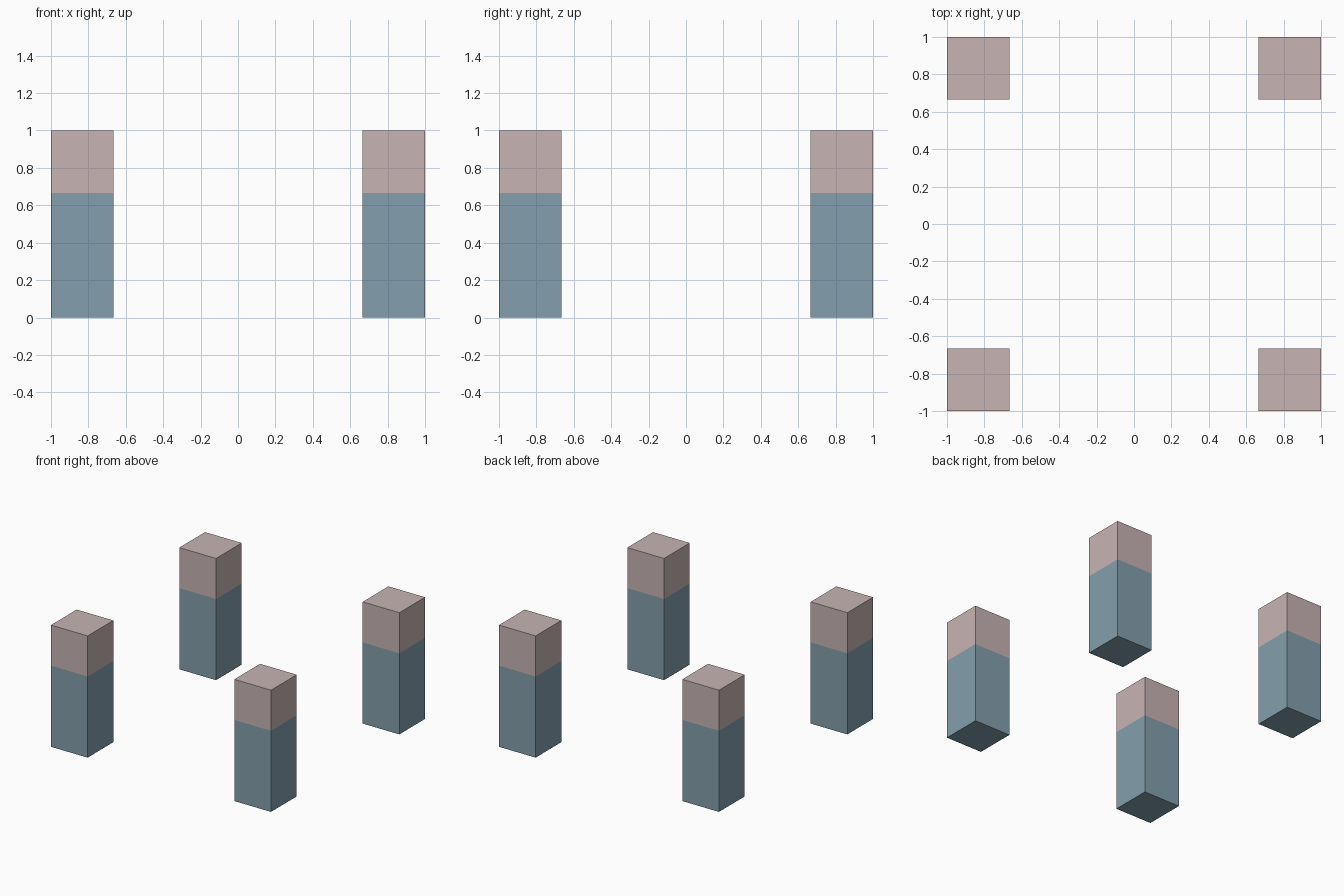
import bpy, bmesh
from mathutils import Matrix, Vector

if "Cube" in bpy.data.objects:
    bpy.data.objects.remove(bpy.data.objects["Cube"])

W = 1 / 3        # post width
H = 1.0          # post height
SPLIT = 2 / 3    # height where the colour changes


def srgb(r, g, b):
    lin = [((c / 255 + 0.055) / 1.055) ** 2.4 for c in (r, g, b)]
    return (*lin, 1.0)


def material(name, colour):
    m = bpy.data.materials.new(name)
    m.diffuse_color = colour
    m.use_nodes = True
    m.node_tree.nodes["Principled BSDF"].inputs["Base Color"].default_value = m.diffuse_color
    return m


blue = material("slate_blue", srgb(132, 159, 173))
pink = material("dusty_pink", srgb(200, 180, 180))


def post(name, x, y):
    # square post, cut once across at the colour change
    bm = bmesh.new()
    bmesh.ops.create_cube(bm, size=1, matrix=Matrix.Translation((0, 0, H / 2)) @ Matrix.Diagonal((W, W, H, 1)))
    bmesh.ops.bisect_plane(bm, geom=bm.verts[:] + bm.edges[:] + bm.faces[:],
                           plane_co=Vector((0, 0, SPLIT)), plane_no=Vector((0, 0, 1)))
    # pink cap above the cut, blue below
    for f in bm.faces:
        f.material_index = int(f.calc_center_median().z > SPLIT)
    mesh = bpy.data.meshes.new(name)
    bm.to_mesh(mesh)
    bm.free()
    mesh.materials.append(blue)
    mesh.materials.append(pink)
    ob = bpy.data.objects.new(name, mesh)
    ob.location = (x, y, 0)
    bpy.context.collection.objects.link(ob)


# one post in each corner
offset = 1 - W / 2
for side, sx in (("left", -1), ("right", 1)):
    for end, sy in (("front", -1), ("back", 1)):
        post(f"{end}_{side}_post", sx * offset, sy * offset)
